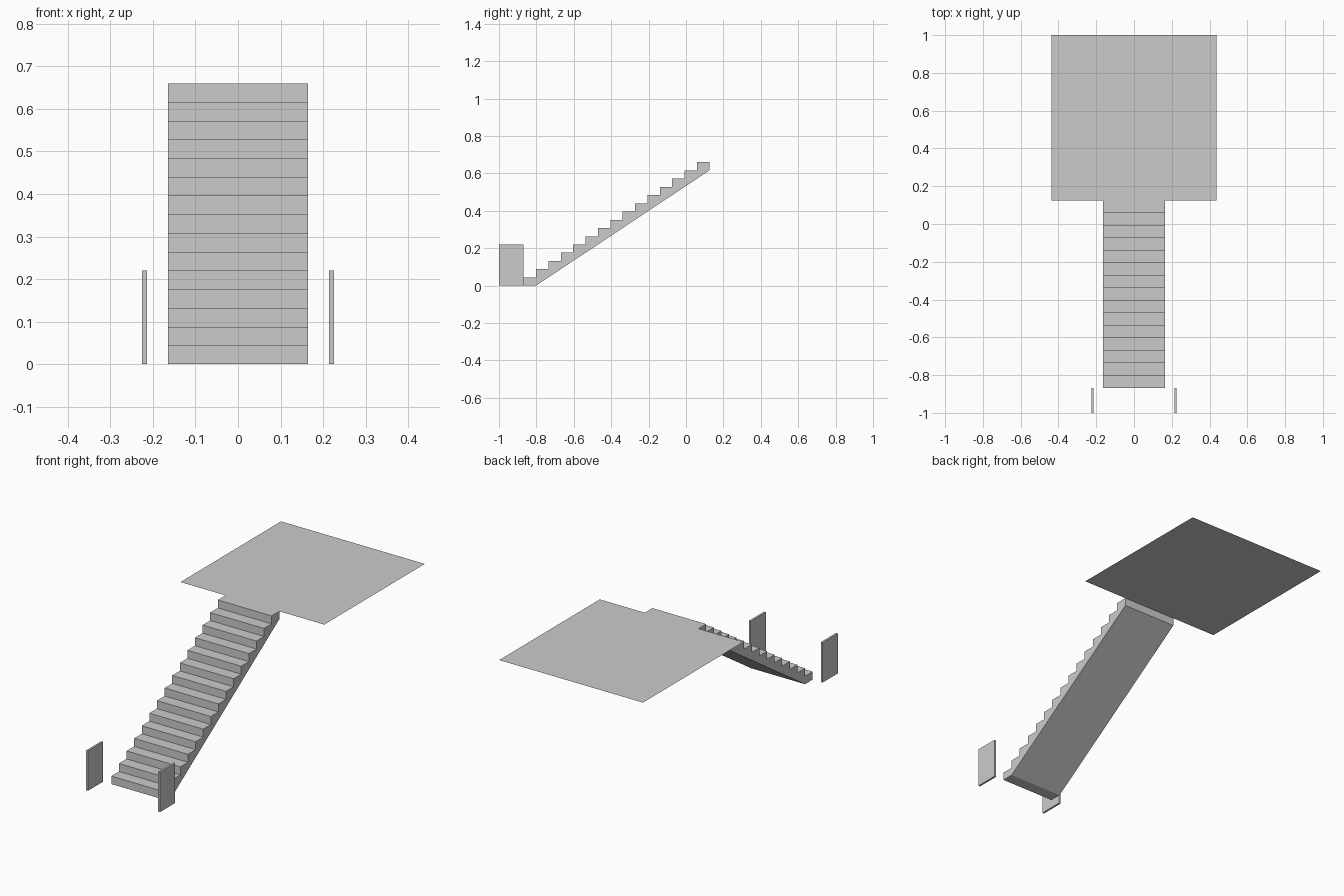
import bpy, bmesh

if "Cube" in bpy.data.objects:
    bpy.data.objects.remove(bpy.data.objects["Cube"])

N = 15                      # number of steps
Y0, Y1 = -0.868, 0.125      # stair run
TOP = 0.66                  # landing height
RUN, RISE = (Y1 - Y0) / N, TOP / N
HALF_W = 0.164


def finish(name, bm):
    mesh = bpy.data.meshes.new(name)
    bm.to_mesh(mesh)
    bm.free()
    obj = bpy.data.objects.new(name, mesh)
    bpy.context.collection.objects.link(obj)
    return obj


# staircase: stepped side profile with a sloping underside, extruded across x
profile = [(Y0, 0)]
for i in range(N):
    profile += [(Y0 + i * RUN, (i + 1) * RISE), (Y0 + (i + 1) * RUN, (i + 1) * RISE)]
profile += [(Y1, TOP - RISE), (Y0 + RUN, 0)]
bm = bmesh.new()
face = bm.faces.new([bm.verts.new((-HALF_W, y, z)) for y, z in profile])
ext = bmesh.ops.extrude_face_region(bm, geom=[face])
moved = [g for g in ext["geom"] if isinstance(g, bmesh.types.BMVert)]
bmesh.ops.translate(bm, verts=moved, vec=(2 * HALF_W, 0, 0))
bmesh.ops.recalc_face_normals(bm, faces=bm.faces)
finish("staircase", bm)

# landing: single thin sheet level with the top tread
bm = bmesh.new()
corners = [(-0.438, Y1), (0.438, Y1), (0.438, 1), (-0.438, 1)]
bm.faces.new([bm.verts.new((x, y, TOP)) for x, y in corners])
finish("landing", bm)

# upright side panels in front of the bottom step
for side, label in ((-1, "left"), (1, "right")):
    bm = bmesh.new()
    bmesh.ops.create_cube(bm, size=1)
    bmesh.ops.scale(bm, verts=bm.verts, vec=(0.011, 1 + Y0, 0.22))
    bmesh.ops.translate(bm, verts=bm.verts, vec=(side * 0.2195, (Y0 - 1) / 2, 0.11))
    finish(label + "_side_panel", bm)
